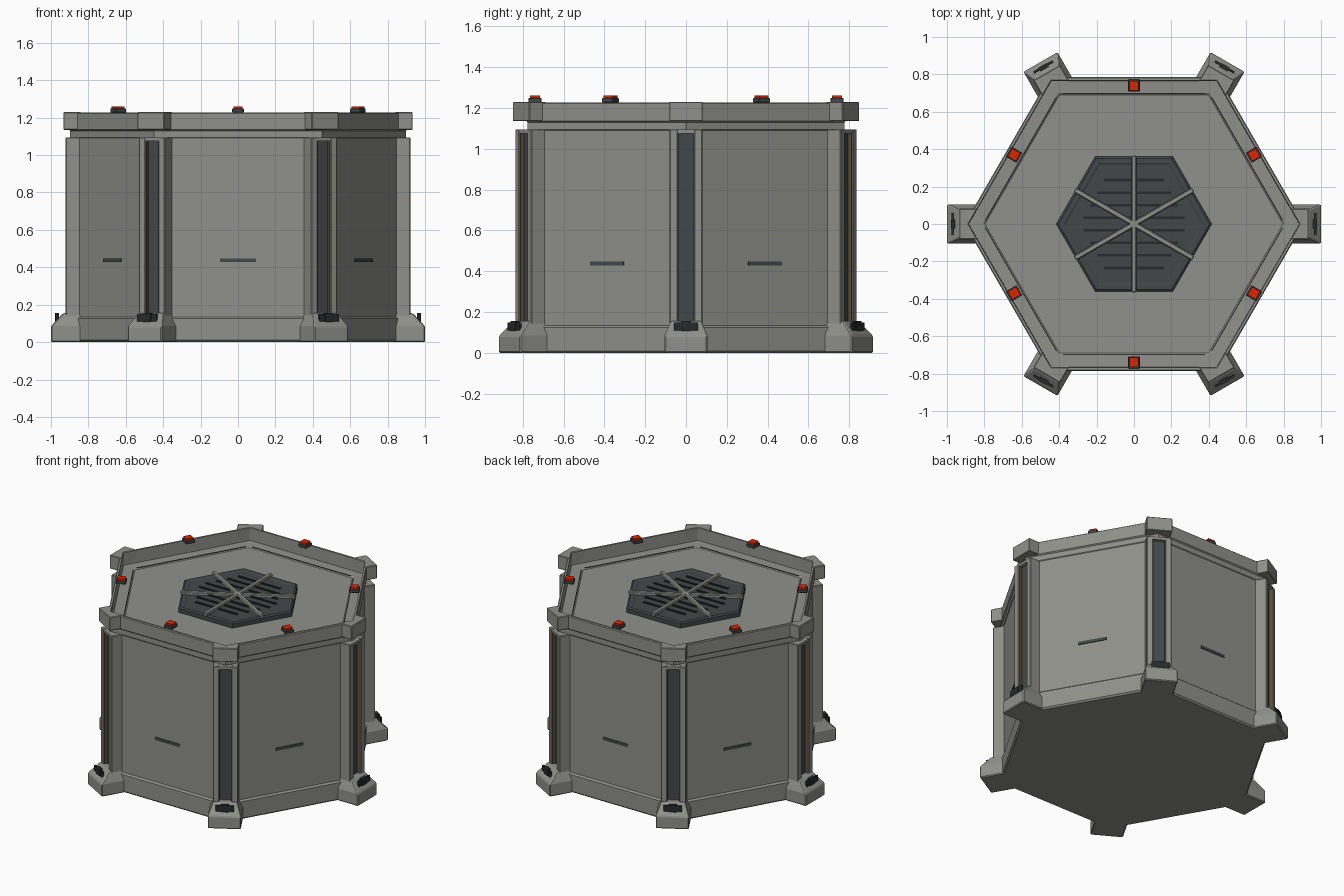
import bpy, bmesh, math
from mathutils import Matrix

cube = bpy.data.objects.get("Cube")
if cube:
    bpy.data.objects.remove(cube)


def material(name, rgb):
    m = bpy.data.materials.new(name)
    m.use_nodes = True
    m.diffuse_color = (*rgb, 1)
    bsdf = m.node_tree.nodes["Principled BSDF"]
    bsdf.inputs["Base Color"].default_value = (*rgb, 1)
    bsdf.inputs["Roughness"].default_value = 0.8
    return m


GREY = material("warm grey", (0.28, 0.28, 0.257))
SLATE = material("slate", (0.055, 0.064, 0.069))
BLACK = material("near black", (0.02, 0.023, 0.025))
BROWN = material("dark brown", (0.11, 0.075, 0.035))
RED = material("signal red", (0.7, 0.018, 0.0))
CORNERS = range(0, 360, 60)
SIDES = range(30, 390, 60)


def finish(bm, name, mat, turn=0, bevel=0):
    bmesh.ops.recalc_face_normals(bm, faces=bm.faces)
    bm.transform(Matrix.Rotation(math.radians(turn), 4, "Z"))
    mesh = bpy.data.meshes.new(name)
    bm.to_mesh(mesh)
    bm.free()
    mesh.materials.append(mat)
    obj = bpy.data.objects.new(name, mesh)
    bpy.context.collection.objects.link(obj)
    if bevel:
        mod = obj.modifiers.new("soft edges", "BEVEL")
        mod.width = bevel
        mod.segments = 1
    return obj


def loft(name, rings, mat, turn=0, bevel=0):
    """Closed solid through rings of 3D points."""
    bm = bmesh.new()
    rings = [[bm.verts.new(p) for p in ring] for ring in rings]
    count = len(rings[0])
    for low, high in zip(rings, rings[1:]):
        for i in range(count):
            j = (i + 1) % count
            bm.faces.new((low[i], low[j], high[j], high[i]))
    bm.faces.new(rings[0])
    bm.faces.new(rings[-1])
    return finish(bm, name, mat, turn, bevel)


def hexagon(apothem, z):
    r = apothem / math.cos(math.pi / 6)
    return [(r * math.cos(math.radians(a)), r * math.sin(math.radians(a)), z)
            for a in CORNERS]


def prism(name, outline, z0, z1, mat, turn, bevel):
    loft(name, [[(x, y, z) for x, y in outline] for z in (z0, z1)], mat, turn, bevel)


def box(name, centre, size, mat, turn=0, bevel=0):
    bm = bmesh.new()
    bmesh.ops.create_cube(bm, size=1)
    bm.transform(Matrix.Translation(centre) @ Matrix.Diagonal((*size, 1)))
    return finish(bm, name, mat, turn, bevel)


# Main shell: plinth, walls, cornice, parapet and sunken roof
shell = [(0.775, 0), (0.785, 0.01), (0.785, 0.125), (0.773, 0.135),
         (0.773, 1.09), (0.777, 1.095), (0.777, 1.13), (0.785, 1.137),
         (0.785, 1.222), (0.78, 1.227), (0.768, 1.227), (0.765, 1.14),
         (0.70, 1.137), (0.69, 1.13)]
loft("shell", [hexagon(r, z) for r, z in shell], GREY)

# Corner posts with feet, channels, clamps and parapet blocks
for a in CORNERS:
    half = [(0.83, 0.08), (0.922, 0.08), (0.922, 0.04), (0.88, 0.04)]
    outline = half + [(x, -y) for x, y in reversed(half)]
    prism("corner_post", outline, 0.1, 1.095, GREY, a, 0.004)
    box("post_cap", (0.899, 0, 1.085), (0.042, 0.084, 0.018), GREY, a)
    box("post_channel", (0.888, 0, 0.61), (0.014, 0.08, 0.935), SLATE, a)
    for y in (-0.0385, 0.0385):
        box("channel_lining", (0.903, y, 0.61), (0.024, 0.004, 0.935), BROWN, a)

    foot = [(1.0, 0.105, 0), (1.0, 0.105, 0.085), (0.935, 0.075, 0.155)]
    loft("foot", [[(0.82, -y, z), (x, -y, z), (x, y, z), (0.82, y, z)]
                  for x, y, z in foot], GREY, a, 0.006)
    box("clamp_wings", (0.97, 0, 0.125), (0.012, 0.118, 0.05), BLACK, a)
    box("clamp_core", (0.968, 0, 0.124), (0.022, 0.05, 0.062), BLACK, a)

    block = [(0.837, -0.082), (0.934, -0.082), (0.934, 0.082), (0.837, 0.082), (0.884, 0)]
    prism("parapet_block", block, 1.135, 1.23, GREY, a, 0.004)

# Wall slots, signal lamps and roof seams on each side
for a in SIDES:
    box("wall_slot", (0.774, 0, 0.438), (0.008, 0.19, 0.02), SLATE, a)
    box("lamp_base", (0.74, 0, 1.238), (0.065, 0.062, 0.022), SLATE, a, 0.003)
    box("lamp", (0.74, 0, 1.255), (0.05, 0.05, 0.012), RED, a)
    box("roof_seam", (0.699, 0, 1.136), (0.004, 0.76, 0.005), BLACK, a)

# Roof vent: plate, slats and crossing bars
vent = [(0.36, 1.12), (0.36, 1.16), (0.35, 1.168), (0.325, 1.168), (0.318, 1.164)]
loft("vent_plate", [hexagon(r, z) for r, z in vent], SLATE)
for row in range(4):
    y = 0.034 + row * 0.067
    for side in (-1, 1):
        box("vent_slat", (0, side * y, 1.165), (0.58 - 1.1 * y, 0.014, 0.012), BLACK)
for a in SIDES[:3]:
    box("vent_bar", (0, 0, 1.171), (0.73, 0.028, 0.026), GREY, a, 0.005)
